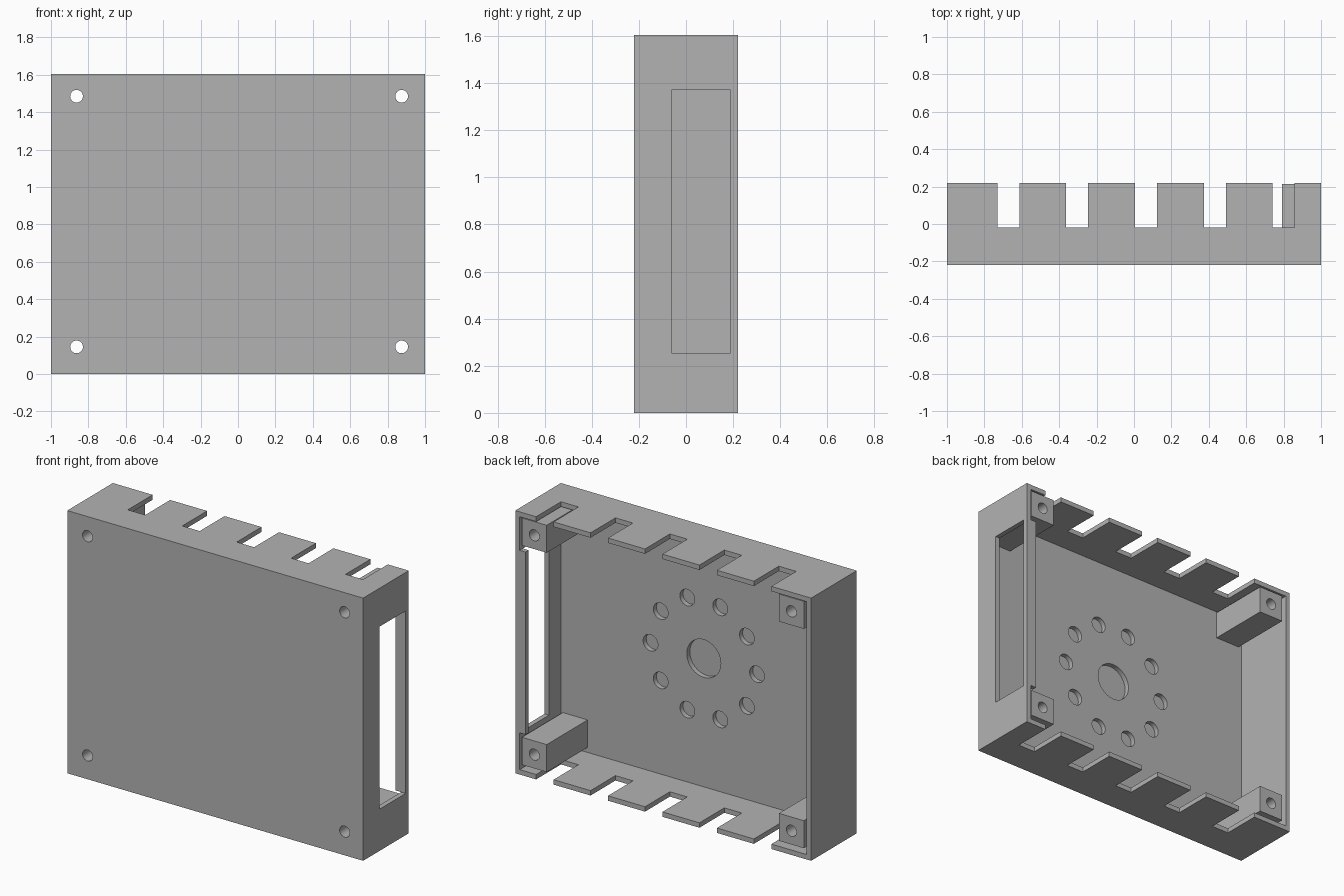
import bpy, math

if "Cube" in bpy.data.objects:
    bpy.data.objects.remove(bpy.data.objects["Cube"])

grey = bpy.data.materials.new("plain_grey")
grey.diffuse_color = (0.45, 0.45, 0.45, 1)
grey.use_nodes = True
grey.node_tree.nodes["Principled BSDF"].inputs["Base Color"].default_value = grey.diffuse_color


def box(name, x0, x1, y0, y1, z0, z1):
    bpy.ops.mesh.primitive_cube_add(size=1, location=((x0 + x1) / 2, (y0 + y1) / 2, (z0 + z1) / 2))
    o = bpy.context.object
    o.name = name
    o.scale = (x1 - x0, y1 - y0, z1 - z0)
    bpy.ops.object.transform_apply(location=True, rotation=True, scale=True)
    o.data.materials.append(grey)
    return o


def rod(name, x, z, r, y0, y1, sides=32):
    bpy.ops.mesh.primitive_cylinder_add(vertices=sides, radius=r, depth=y1 - y0,
                                        location=(x, (y0 + y1) / 2, z),
                                        rotation=(math.pi / 2, 0, 0))
    o = bpy.context.object
    o.name = name
    bpy.ops.object.transform_apply(location=True, rotation=True, scale=True)
    o.data.materials.append(grey)
    return o


def cut(target, cutter):
    m = target.modifiers.new("cut", 'BOOLEAN')
    m.operation = 'DIFFERENCE'
    m.solver = 'EXACT'
    m.object = cutter
    bpy.context.view_layer.objects.active = target
    bpy.ops.object.modifier_apply(modifier=m.name)
    bpy.data.objects.remove(cutter)


def smooth(o):
    bpy.ops.object.select_all(action='DESELECT')
    o.select_set(True)
    bpy.context.view_layer.objects.active = o
    bpy.ops.object.shade_smooth_by_angle(angle=math.radians(30))


D, H, T = 0.22, 1.605, 0.03      # half depth, height, wall thickness
FLOOR = -0.18                    # inner face of the front plate

# Open-backed shell
shell = box("case_shell", -1, 1, -D, D, 0, H)
cut(shell, box("cavity", -1 + T, 1 - T, FLOOR, 0.5, T, H - T))

# Window in the right wall
cut(shell, box("window_cutter", 0.9, 1.1, -0.062, 0.19, 0.255, 1.37))

# Slots through the top and bottom walls
for i in range(5):
    x = -0.672 + i * 0.368
    cut(shell, box("slot_cutter", x - 0.059, x + 0.059, -0.02, 0.5, -0.2, H + 0.2))

# Blind pockets on the inside of the plate: large centre and ring of ten
CX, CZ = 0.006, 0.814
cut(shell, rod("pocket_cutter", CX, CZ, 0.115, FLOOR - 0.03, 0, 48))
for i in range(10):
    a = i * math.tau / 10
    cut(shell, rod("pocket_cutter", CX + 0.36 * math.cos(a), CZ + 0.36 * math.sin(a),
                   0.05, FLOOR - 0.03, 0))

# Corner posts with screw holes through post and plate
for side, x in (("left", -0.863), ("right", 0.875)):
    for level, z in (("lower", 0.145), ("upper", 1.485)):
        w = 0.084
        post = box(f"{level}_{side}_post", x - w, x + w, FLOOR, 0.215, z - w, z + w)
        for part in (post, shell):
            cut(part, rod("screw_cutter", x, z, 0.034, -0.5, 0.5))
        smooth(post)
smooth(shell)

# Inner lip behind the window
box("window_lip", 0.93, 1 - T, 0.19, D, 0.255, 1.37)
